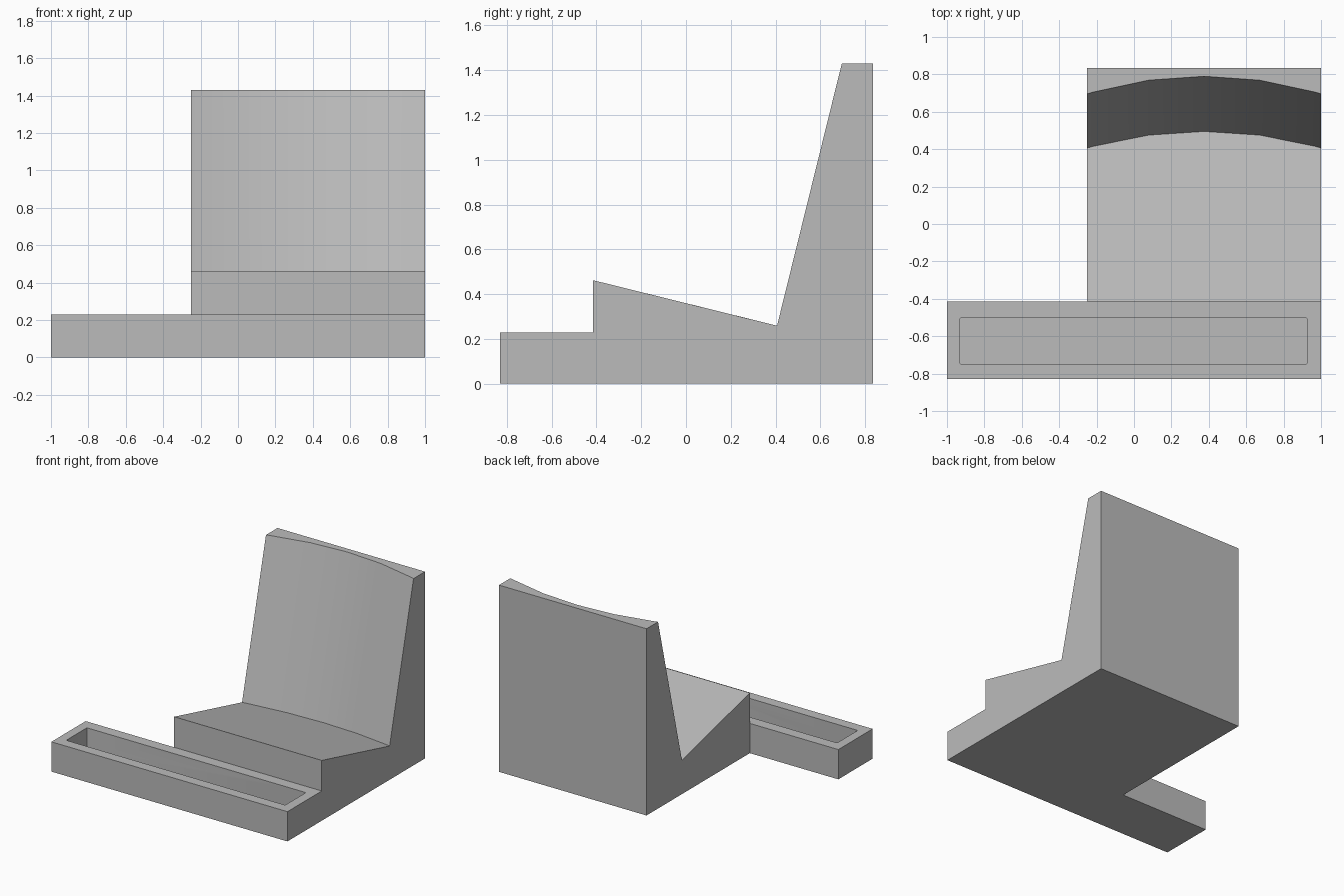
import bpy, bmesh, math

old = bpy.data.objects.get("Cube")
if old:
    bpy.data.objects.remove(old, do_unlink=True)

grey = bpy.data.materials.new("plain grey")
grey.use_nodes = True
colour = (0.5, 0.5, 0.5, 1)
grey.diffuse_color = colour
grey.node_tree.nodes["Principled BSDF"].inputs["Base Color"].default_value = colour


def add_object(name, bm):
    bmesh.ops.recalc_face_normals(bm, faces=bm.faces)
    mesh = bpy.data.meshes.new(name)
    bm.to_mesh(mesh)
    bm.free()
    mesh.materials.append(grey)
    obj = bpy.data.objects.new(name, mesh)
    bpy.context.collection.objects.link(obj)
    return obj


def box(name, low, high, corner=0):
    bm = bmesh.new()
    bmesh.ops.create_cube(bm, size=1)
    for v in bm.verts:
        v.co = [a + (c + 0.5) * (b - a) for a, b, c in zip(low, high, v.co)]
    if corner:
        upright = [e for e in bm.edges if abs(e.verts[0].co.z - e.verts[1].co.z) > 0.01]
        bmesh.ops.bevel(bm, geom=upright, offset=corner, segments=2, profile=0.5, affect='EDGES')
    return add_object(name, bm)


# Side profile with a hollow in the backrest, swept across the width
FRONT, STEP, BACK, TOP = -0.83, -0.415, 0.835, 1.43
CENTRE, HALF, RADIUS = 0.375, 0.625, 2.25


def profile(x):
    d = min(abs(x - CENTRE), HALF)
    y = 0.495 - (RADIUS - math.sqrt(RADIUS ** 2 - d ** 2))
    valley = 0.46 - (y - STEP) * 0.245
    return [(FRONT, 0), (FRONT, 0.228), (STEP, 0.228), (STEP, 0.462),
            (y, valley), (y + (TOP - valley) * 0.247, TOP), (BACK, TOP), (BACK, 0)]


bm = bmesh.new()
stations = [-1, CENTRE - HALF] + [CENTRE + 0.297 * i for i in range(-2, 3)] + [1]
rings = [[bm.verts.new((x, y, z)) for y, z in profile(x)] for x in stations]
for a, b in zip(rings, rings[1:]):
    for i in range(len(a)):
        j = (i + 1) % len(a)
        bm.faces.new((a[i], a[j], b[j], b[i]))
bm.faces.new(rings[0])
bm.faces.new(rings[-1])
bmesh.ops.dissolve_limit(bm, angle_limit=math.radians(0.3), verts=bm.verts, edges=bm.edges)
stand = add_object("stand_with_tray", bm)

# Cut away beside the seat, then sink the tray slot
cutters = [box("side_cutter", (-1.2, STEP, -0.2), (CENTRE - HALF, 1.2, 1.8)),
           box("slot_cutter", (-0.93, -0.75, 0.07), (0.925, -0.5, 0.4), 0.008)]
bpy.context.view_layer.objects.active = stand
stand.select_set(True)
for cutter in cutters:
    cutter.hide_render = True
    cut = stand.modifiers.new(cutter.name, 'BOOLEAN')
    cut.operation = 'DIFFERENCE'
    cut.solver = 'EXACT'
    cut.object = cutter
    bpy.ops.object.modifier_apply(modifier=cut.name)
for cutter in cutters:
    bpy.data.objects.remove(cutter, do_unlink=True)

bpy.ops.object.select_all(action='DESELECT')
stand.select_set(True)
bpy.ops.object.shade_smooth_by_angle(angle=math.radians(30))
